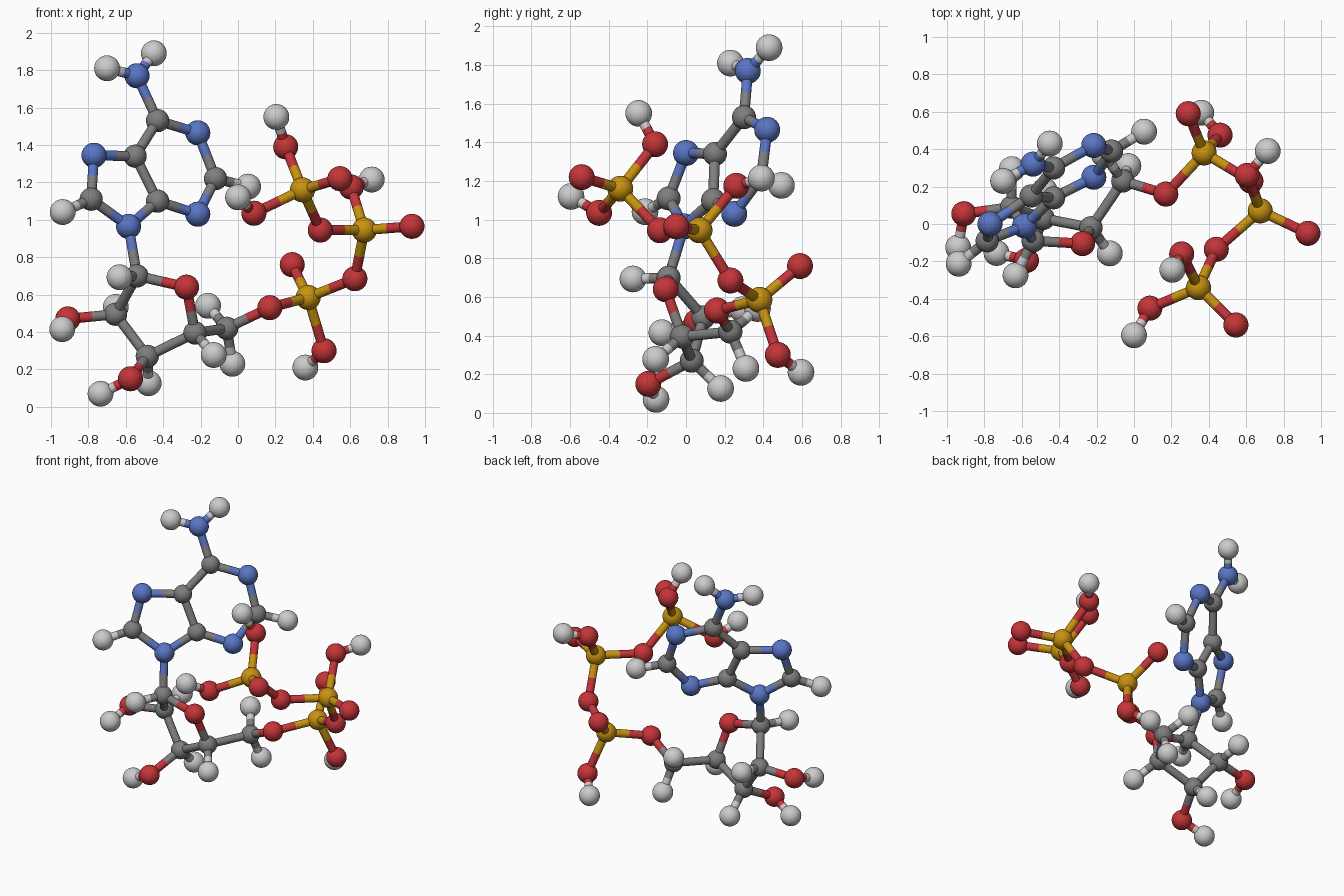
import bpy
from itertools import combinations
from mathutils import Vector

if "Cube" in bpy.data.objects:
    bpy.data.objects.remove(bpy.data.objects["Cube"], do_unlink=True)

BOND_RADIUS = 0.027
BOND_REACH = 0.33
HYDROGEN_REACH = 0.207

# Each element: ball radius and linear colour
ELEMENTS = {
    "hydrogen": (0.069, (0.60, 0.60, 0.60)),
    "carbon": (0.062, (0.21, 0.21, 0.21)),
    "nitrogen": (0.067, (0.10, 0.18, 0.56)),
    "oxygen": (0.067, (0.56, 0.035, 0.04)),
    "phosphorus": (0.067, (0.58, 0.29, 0.005)),
}


def make_material(name, colour):
    mat = bpy.data.materials.new(name)
    mat.use_nodes = True
    rgba = (*colour, 1.0)
    mat.diffuse_color = rgba
    shader = next(n for n in mat.node_tree.nodes if n.type == "BSDF_PRINCIPLED")
    shader.inputs["Base Color"].default_value = rgba
    shader.inputs["Roughness"].default_value = 0.5
    return mat


def make_ball_mesh(name, radius, mat):
    bpy.ops.mesh.primitive_uv_sphere_add(segments=32, ring_count=16, radius=radius)
    template = bpy.context.object
    bpy.ops.object.shade_smooth()
    mesh = template.data
    mesh.name = name + "_ball"
    mesh.materials.append(mat)
    bpy.data.objects.remove(template, do_unlink=True)
    return mesh


materials = {n: make_material(n + "_colour", c) for n, (r, c) in ELEMENTS.items()}
balls = {n: make_ball_mesh(n, r, materials[n]) for n, (r, c) in ELEMENTS.items()}
atoms = []


def add_atom(part, element, position):
    obj = bpy.data.objects.new(part + "_" + element, balls[element])
    obj.location = position
    bpy.context.collection.objects.link(obj)
    atoms.append((part, element, Vector(position)))


def add_half_bond(part, element, start, end):
    """Cylinder from an atom centre to the middle of the bond."""
    axis = end - start
    bpy.ops.mesh.primitive_cylinder_add(
        vertices=20, radius=BOND_RADIUS, depth=axis.length,
        location=(start + end) / 2, rotation=axis.to_track_quat("Z", "Y").to_euler())
    obj = bpy.context.object
    obj.name = part + "_" + element + "_bond"
    obj.data.materials.append(materials[element])
    bpy.ops.object.shade_smooth_by_angle()


def add_hydrogen(part, centre):
    """Hydrogen pointing away from all the atoms already joined to its carbon."""
    away = Vector()
    for _, element, pos in atoms:
        gap = pos - centre
        if element != "hydrogen" and 0.01 < gap.length < BOND_REACH:
            away -= gap.normalized()
    add_atom(part, "hydrogen", centre + away.normalized() * HYDROGEN_REACH)


# Amino group at the top
add_atom("amino", "nitrogen", (-0.54, 0.32, 1.77))
add_atom("amino", "hydrogen", (-0.70, 0.23, 1.81))
add_atom("amino", "hydrogen", (-0.45, 0.43, 1.89))

# Flat double ring
carbon_between_nitrogens = Vector((-0.12, 0.39, 1.22))
carbon_at_ring_tip = Vector((-0.785, -0.09, 1.11))
add_atom("double_ring", "carbon", (-0.43, 0.30, 1.53))
add_atom("double_ring", "nitrogen", (-0.215, 0.42, 1.465))
add_atom("double_ring", "carbon", carbon_between_nitrogens)
add_atom("double_ring", "nitrogen", (-0.215, 0.25, 1.03))
add_atom("double_ring", "carbon", (-0.43, 0.14, 1.10))
add_atom("double_ring", "carbon", (-0.55, 0.15, 1.34))
add_atom("double_ring", "nitrogen", (-0.77, 0.0, 1.345))
add_atom("double_ring", "carbon", carbon_at_ring_tip)
add_atom("double_ring", "nitrogen", (-0.585, -0.01, 0.965))

# Five-sided sugar ring with two hydroxyl arms
sugar_carbons = [Vector((-0.54, -0.09, 0.70)), Vector((-0.655, 0.09, 0.495)),
                 Vector((-0.485, 0.03, 0.27)), Vector((-0.23, -0.02, 0.395))]
for corner in sugar_carbons:
    add_atom("sugar_ring", "carbon", corner)
add_atom("sugar_ring", "oxygen", (-0.275, -0.105, 0.64))
add_atom("upper_hydroxyl", "oxygen", (-0.91, 0.055, 0.47))
add_atom("upper_hydroxyl", "hydrogen", (-0.94, -0.125, 0.415))
add_atom("lower_hydroxyl", "oxygen", (-0.575, -0.195, 0.15))
add_atom("lower_hydroxyl", "hydrogen", (-0.735, -0.155, 0.07))

# Link from the sugar to the chain
add_atom("link", "carbon", (-0.06, 0.23, 0.42))
add_atom("link", "hydrogen", (-0.16, 0.37, 0.54))
add_atom("link", "hydrogen", (-0.03, 0.31, 0.23))
add_atom("link", "oxygen", (0.17, 0.16, 0.53))

# First phosphate
add_atom("first_phosphate", "phosphorus", (0.375, 0.38, 0.585))
add_atom("first_phosphate", "oxygen", (0.29, 0.59, 0.76))
add_atom("first_phosphate", "oxygen", (0.46, 0.475, 0.30))
add_atom("first_phosphate", "hydrogen", (0.36, 0.595, 0.21))
add_atom("first_bridge", "oxygen", (0.625, 0.23, 0.685))

# Second phosphate
add_atom("second_phosphate", "phosphorus", (0.675, 0.07, 0.945))
add_atom("second_phosphate", "oxygen", (0.93, -0.05, 0.965))
add_atom("second_phosphate", "oxygen", (0.605, 0.26, 1.175))
add_atom("second_phosphate", "hydrogen", (0.715, 0.39, 1.215))
add_atom("second_bridge", "oxygen", (0.44, -0.135, 0.945))

# Third phosphate
add_atom("third_phosphate", "phosphorus", (0.345, -0.34, 1.16))
add_atom("third_phosphate", "oxygen", (0.545, -0.54, 1.22))
add_atom("third_phosphate", "oxygen", (0.255, -0.16, 1.39))
add_atom("third_phosphate", "hydrogen", (0.205, -0.245, 1.55))
add_atom("third_phosphate", "oxygen", (0.085, -0.45, 1.035))
add_atom("third_phosphate", "hydrogen", (0.0, -0.595, 1.12))

# Hydrogens on the ring carbons
for carbon in (carbon_between_nitrogens, carbon_at_ring_tip):
    add_hydrogen("double_ring", carbon)
for carbon in sugar_carbons:
    add_hydrogen("sugar_ring", carbon)

# Bonds join close neighbours, each half in its own atom's colour
for first, second in combinations(atoms, 2):
    both_hydrogen = first[1] == second[1] == "hydrogen"
    if both_hydrogen or (first[2] - second[2]).length > BOND_REACH:
        continue
    middle = (first[2] + second[2]) / 2
    for part, element, centre in (first, second):
        add_half_bond(part, element, centre, middle)
